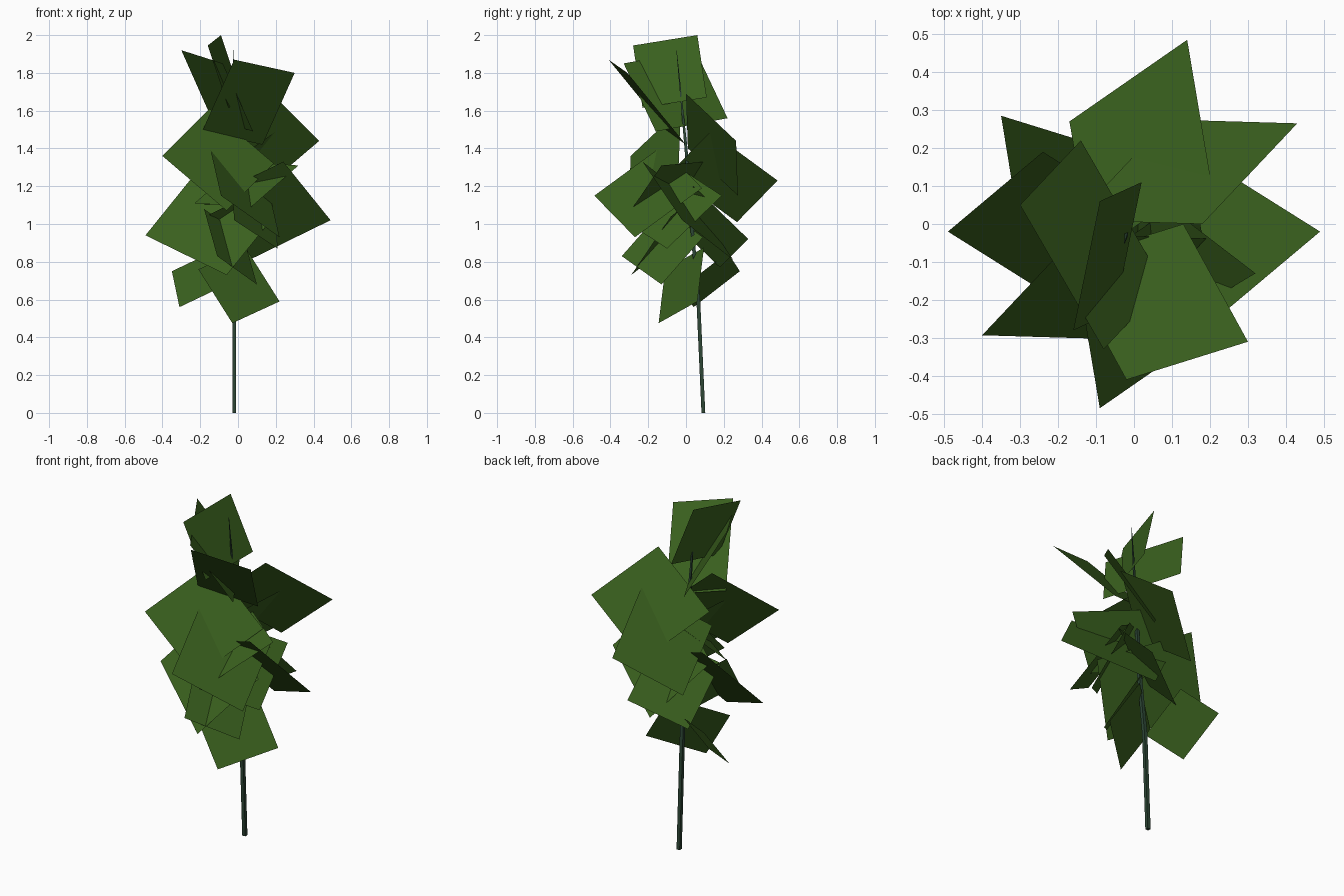
import bpy
from mathutils import Vector

if "Cube" in bpy.data.objects:
    bpy.data.objects.remove(bpy.data.objects["Cube"])


def material(name, rgb):
    m = bpy.data.materials.new(name)
    m.diffuse_color = (*rgb, 1)
    m.use_nodes = True
    m.node_tree.nodes["Principled BSDF"].inputs["Base Color"].default_value = m.diffuse_color
    return m


LEAF = material("leaf green", (0.042, 0.119, 0.013))
STEM = material("stem dark green", (0.026, 0.062, 0.036))


def add_mesh(name, verts, faces, mat):
    me = bpy.data.meshes.new(name)
    me.from_pydata(verts, [], faces)
    me.materials.append(mat)
    ob = bpy.data.objects.new(name, me)
    bpy.context.collection.objects.link(ob)
    return ob


def leaf(name, a, b, c):
    """Flat four-sided leaf card: tip corner a with its neighbours b and c, face up."""
    a, b, c = Vector(a), Vector(b), Vector(c)
    quad = [a, b, b + c - a, c]
    if (b - a).cross(c - a).z < 0:
        quad.reverse()
    add_mesh(name, quad, [(0, 1, 2, 3)], LEAF)


def leaf_pair(name, corners, shift):
    """A leaf and its partner turned half a circle about the stem."""
    leaf(name + "_a", *corners)
    leaf(name + "_b", *[(shift[0] - x, shift[1] - y, z + shift[2]) for x, y, z in corners])


# Stem: slim tapered square tube that leans forward
path = [(-0.02, 0.092, 0, 0.010), (-0.02, 0.065, 0.6, 0.010), (-0.01, 0.03, 1.0, 0.009),
        (-0.015, 0.0, 1.4, 0.008), (-0.025, -0.05, 1.92, 0.001)]
verts, faces = [], [(3, 2, 1, 0)]
for i, (x, y, z, r) in enumerate(path):
    verts += [(x + r * u, y + r * v, z) for u, v in ((-1, -1), (1, -1), (1, 1), (-1, 1))]
    if i:
        k = 4 * (i - 1)
        faces += [(k + j, k + (j + 1) % 4, k + 4 + (j + 1) % 4, k + 4 + j) for j in range(4)]
add_mesh("stem", verts, faces, STEM)

# Large opposite leaves of the middle crown
leaf_pair("side_leaf", [(-0.49, -0.02, 0.94), (-0.06, -0.29, 0.73), (-0.24, 0.19, 1.25)],
          (0.0, -0.04, 0.08))
leaf_pair("back_front_leaf", [(0.14, 0.485, 1.23), (-0.17, 0.27, 1.01), (0.2, 0.13, 1.49)],
          (0.05, 0, -0.08))
leaf_pair("corner_leaf", [(0.43, 0.265, 1.44), (0.18, 0.0, 1.69), (0.09, 0.275, 1.15)],
          (0.03, -0.028, -0.08))

# Single leaves: low skirt, inner leaves, upright top leaves
singles = {
    "low_front_leaf": [(-0.03, -0.145, 0.475), (0.22, 0.06, 0.59), (-0.21, -0.11, 0.76)],
    "low_back_leaf": [(-0.35, 0.285, 0.75), (-0.31, 0.04, 0.56), (-0.14, 0.22, 0.85)],
    "lower_front_leaf": [(-0.11, -0.34, 0.83), (0.10, -0.13, 0.68), (-0.18, -0.12, 1.08)],
    "inner_back_leaf": [(0.15, 0.33, 0.92), (-0.14, 0.18, 0.77), (0.14, 0.04, 1.20)],
    "inner_front_leaf": [(-0.02, -0.33, 1.02), (0.21, -0.10, 0.87), (-0.04, -0.04, 1.30)],
    "inner_right_leaf": [(0.32, -0.13, 1.31), (0.02, 0.10, 1.33), (0.07, -0.28, 1.09)],
    "top_front_leaf": [(-0.02, -0.41, 1.87), (0.30, -0.31, 1.80), (-0.19, -0.10, 1.49)],
    "top_left_leaf": [(-0.30, 0.05, 1.92), (-0.14, 0.22, 1.56), (-0.08, -0.33, 1.85)],
    "crown_leaf": [(-0.09, 0.06, 2.0), (-0.16, -0.28, 1.945), (0.02, 0.11, 1.67)],
}
for name, corners in singles.items():
    leaf(name, *corners)
